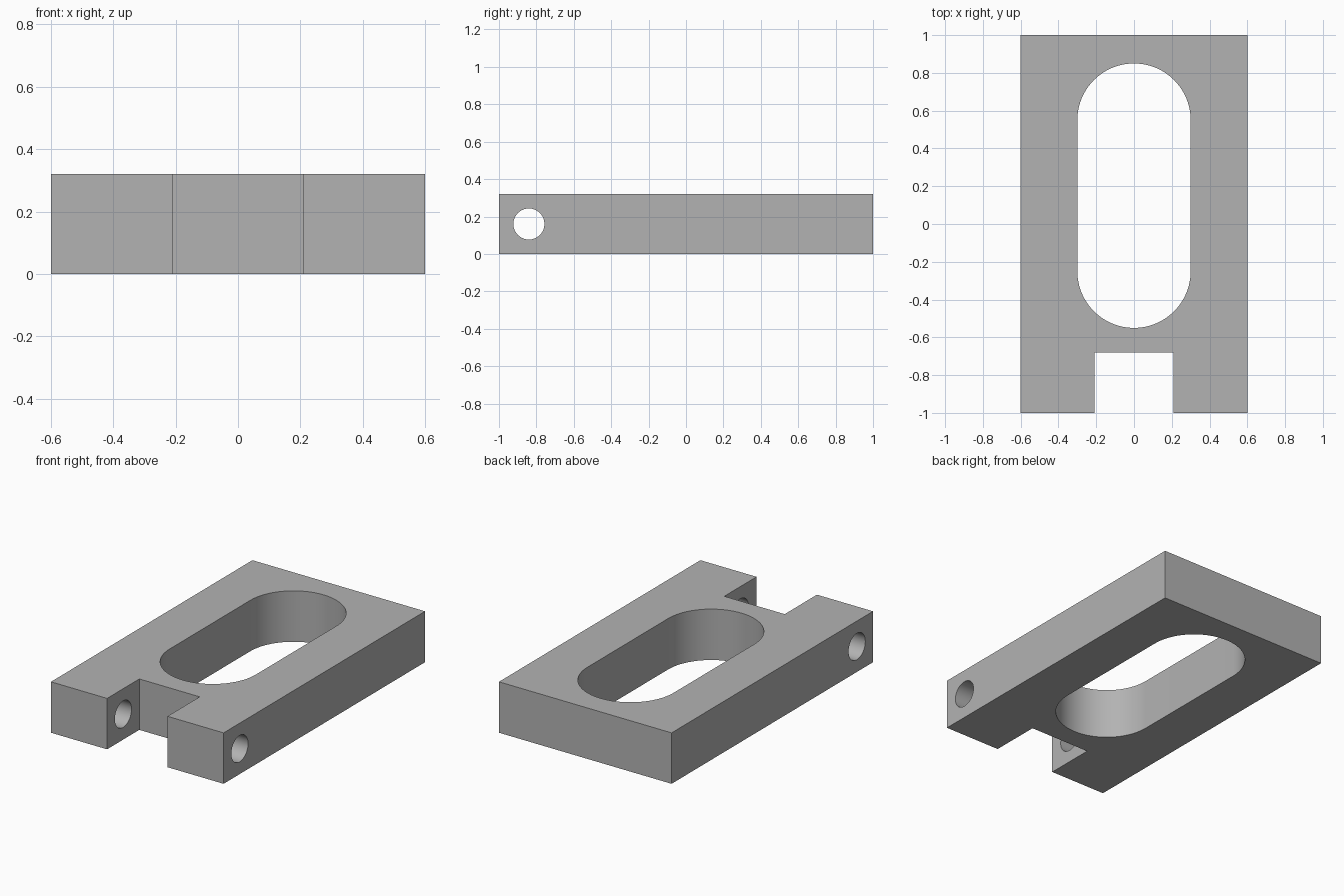
import bpy
import bmesh
from math import cos, sin, pi, radians
from mathutils import Matrix, Vector

HEIGHT = 0.32
MID = HEIGHT / 2

old = bpy.data.objects.get("Cube")
if old:
    bpy.data.objects.remove(old, do_unlink=True)

grey = bpy.data.materials.new("plain_grey")
grey.use_nodes = True
grey.diffuse_color = (0.45, 0.45, 0.45, 1)
grey.node_tree.nodes["Principled BSDF"].inputs["Base Color"].default_value = grey.diffuse_color


def make_object(name, bm):
    bmesh.ops.recalc_face_normals(bm, faces=bm.faces)
    mesh = bpy.data.meshes.new(name)
    bm.to_mesh(mesh)
    bm.free()
    mesh.materials.append(grey)
    obj = bpy.data.objects.new(name, mesh)
    bpy.context.collection.objects.link(obj)
    return obj


def box(name, size, centre):
    bm = bmesh.new()
    bmesh.ops.create_cube(bm, size=1, matrix=Matrix.Translation(centre) @ Matrix.Diagonal((*size, 1)))
    return make_object(name, bm)


def slot(name, radius, y_front, y_back, steps=48):
    """Upright prism with two round ends."""
    bm = bmesh.new()
    points = []
    for y, start in ((y_back, 0), (y_front, pi)):
        for i in range(steps + 1):
            a = start + pi * i / steps
            points.append((radius * cos(a), y + radius * sin(a), -0.1))
    base = bm.faces.new([bm.verts.new(p) for p in points])
    top = bmesh.ops.extrude_face_region(bm, geom=[base])["geom"]
    bmesh.ops.translate(bm, vec=Vector((0, 0, HEIGHT + 0.2)),
                        verts=[g for g in top if isinstance(g, bmesh.types.BMVert)])
    return make_object(name, bm)


def cross_pin(name, radius, y, z):
    """Cylinder lying along x."""
    bm = bmesh.new()
    bmesh.ops.create_cone(bm, cap_ends=True, segments=64, radius1=radius, radius2=radius, depth=1.6,
                          matrix=Matrix.Translation((0, y, z)) @ Matrix.Rotation(pi / 2, 4, "Y"))
    return make_object(name, bm)


# Rectangular body
body = box("link_body", (1.2, 2, HEIGHT), (0, 0, MID))

# Long opening, front notch and hinge pin hole
cutters = [
    slot("slot_cutter", 0.3, -0.25, 0.55),
    box("notch_cutter", (0.42, 0.5, 1), (0, -0.93, MID)),
    cross_pin("pin_hole_cutter", 0.083, -0.84, MID),
]
for cutter in cutters:
    cutter.hide_render = True
    cutter.hide_set(True)
    cut = body.modifiers.new(cutter.name, "BOOLEAN")
    cut.operation = "DIFFERENCE"
    cut.solver = "EXACT"
    cut.object = cutter

# Bake the cuts, then smooth only the round walls
bpy.ops.object.select_all(action="DESELECT")
bpy.context.view_layer.objects.active = body
body.select_set(True)
for name in [m.name for m in body.modifiers]:
    bpy.ops.object.modifier_apply(modifier=name)
for cutter in cutters:
    bpy.data.objects.remove(cutter, do_unlink=True)
bpy.ops.object.shade_smooth_by_angle(angle=radians(30))
